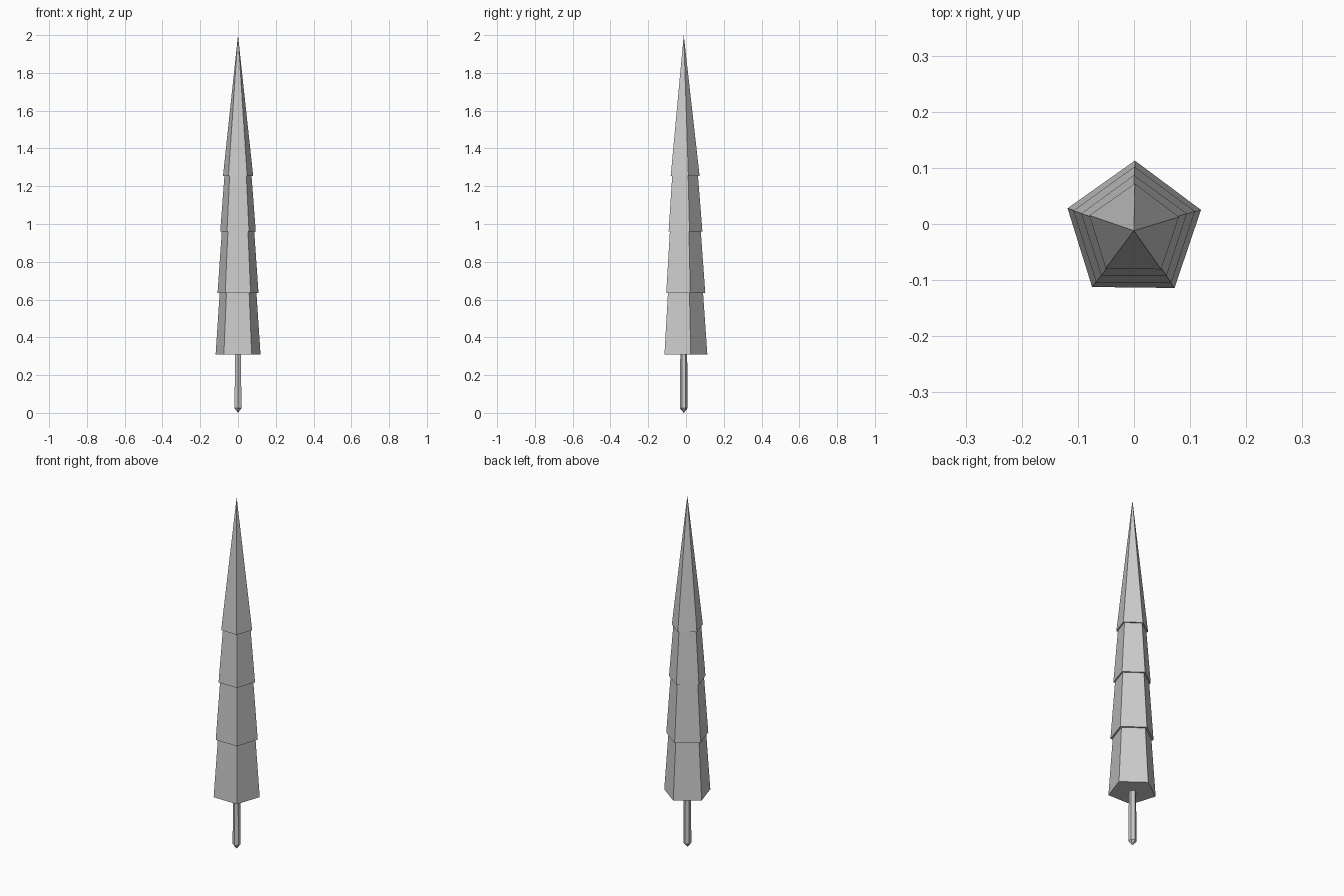
import bpy, bmesh
from math import cos, sin, pi, radians

if "Cube" in bpy.data.objects:
    bpy.data.objects.remove(bpy.data.objects["Cube"])

CY = -0.012  # trunk axis sits slightly forward of the origin


def lathe(name, profile, sides, turn):
    """Faceted solid from (radius, z) pairs; radius 0 makes a point."""
    bm = bmesh.new()
    rings = []
    for r, z in profile:
        n = sides if r > 0 else 1
        rings.append([bm.verts.new((r * cos(turn + 2 * pi * i / sides),
                                    CY + r * sin(turn + 2 * pi * i / sides), z))
                      for i in range(n)])
    for a, b in zip(rings, rings[1:]):
        for i in range(sides):
            j = (i + 1) % sides
            if len(a) == 1:
                bm.faces.new((a[0], b[j], b[i]))
            elif len(b) == 1:
                bm.faces.new((a[i], a[j], b[0]))
            else:
                bm.faces.new((a[i], a[j], b[j], b[i]))
    for ring in (rings[0], rings[-1]):
        if len(ring) > 1:
            bm.faces.new(ring)
    bmesh.ops.recalc_face_normals(bm, faces=bm.faces)
    mesh = bpy.data.meshes.new(name)
    bm.to_mesh(mesh)
    bm.free()
    obj = bpy.data.objects.new(name, mesh)
    bpy.context.collection.objects.link(obj)
    return obj


# Trunk with a blunt pointed foot
lathe("trunk", [(0, 0), (0.021, 0.025), (0.018, 0.33)], 6, radians(90))

# Stacked five-sided foliage tiers: base radius, base z, top radius, top z, twist
tiers = [
    (0.125, 0.31, 0.102, 0.64, -0.7),
    (0.114, 0.635, 0.090, 0.965, -0.3),
    (0.099, 0.96, 0.075, 1.26, 0.0),
    (0.084, 1.255, 0.0, 2.0, -1.0),
]
for k, (r0, z0, r1, z1, twist) in enumerate(tiers, 1):
    lathe(f"foliage_tier_{k}", [(r0, z0), (r1, z1)], 5, radians(90 + twist))
